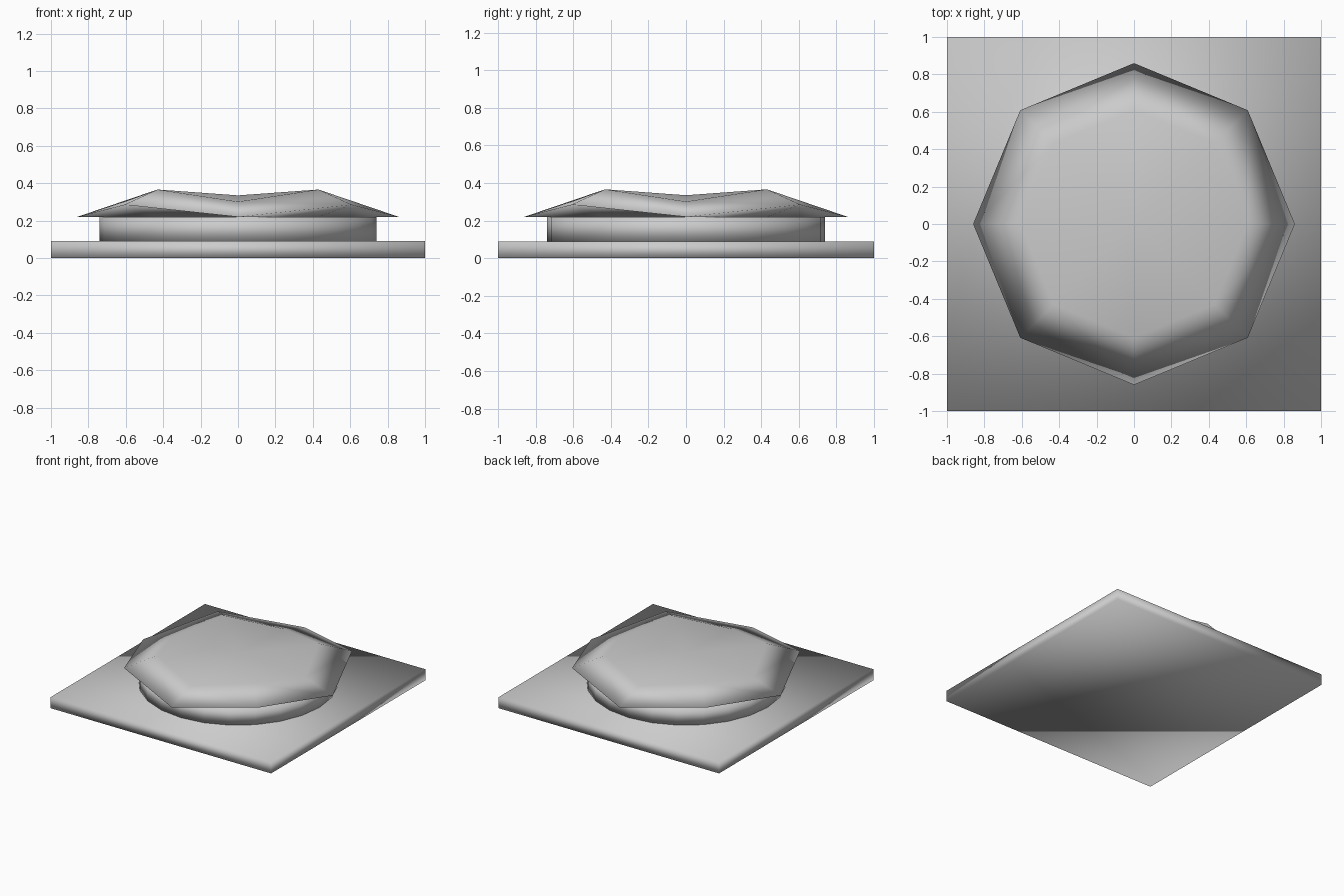
import bpy, bmesh, math

if "Cube" in bpy.data.objects:
    bpy.data.objects.remove(bpy.data.objects["Cube"])


def finish(name, bm):
    bmesh.ops.recalc_face_normals(bm, faces=bm.faces)
    for f in bm.faces:
        f.smooth = True
    me = bpy.data.meshes.new(name)
    bm.to_mesh(me)
    bm.free()
    ob = bpy.data.objects.new(name, me)
    bpy.context.collection.objects.link(ob)
    return ob


# square base plate
bm = bmesh.new()
bmesh.ops.create_cube(bm, size=1)
for v in bm.verts:
    v.co.x *= 2
    v.co.y *= 2
    v.co.z = (v.co.z + 0.5) * 0.09
finish("base_plate", bm)

# round plinth
bm = bmesh.new()
bmesh.ops.create_cone(bm, cap_ends=True, segments=24,
                      radius1=0.74, radius2=0.74, depth=0.13)
bmesh.ops.translate(bm, verts=bm.verts, vec=(0, 0, 0.155))
finish("plinth", bm)

# wavy eight-sided cap: flat bottom, rim and crown ring lifted on the diagonals
SIDES, R, Z, H, WAVE = 8, 0.86, 0.22, 0.115, 0.065
S = math.sqrt(0.5)


def ring(bm, radius, z, wave):
    return [bm.verts.new((radius * math.cos(i * math.tau / SIDES),
                          radius * math.sin(i * math.tau / SIDES),
                          z + wave * (i % 2))) for i in range(SIDES)]


bm = bmesh.new()
bottom = ring(bm, R * S, Z, 0)
rim = ring(bm, R, Z, WAVE)
crown = ring(bm, R * S, Z + H * S, WAVE)
low = bm.verts.new((0, 0, Z))
top = bm.verts.new((0, 0, Z + H))
for i in range(SIDES):
    j = (i + 1) % SIDES
    bm.faces.new((low, bottom[j], bottom[i]))
    for a, b in ((bottom, rim), (rim, crown)):
        bm.faces.new((a[i], a[j], b[i]))
        bm.faces.new((a[j], b[j], b[i]))
    bm.faces.new((crown[i], crown[j], top))
finish("wavy_cap", bm)
